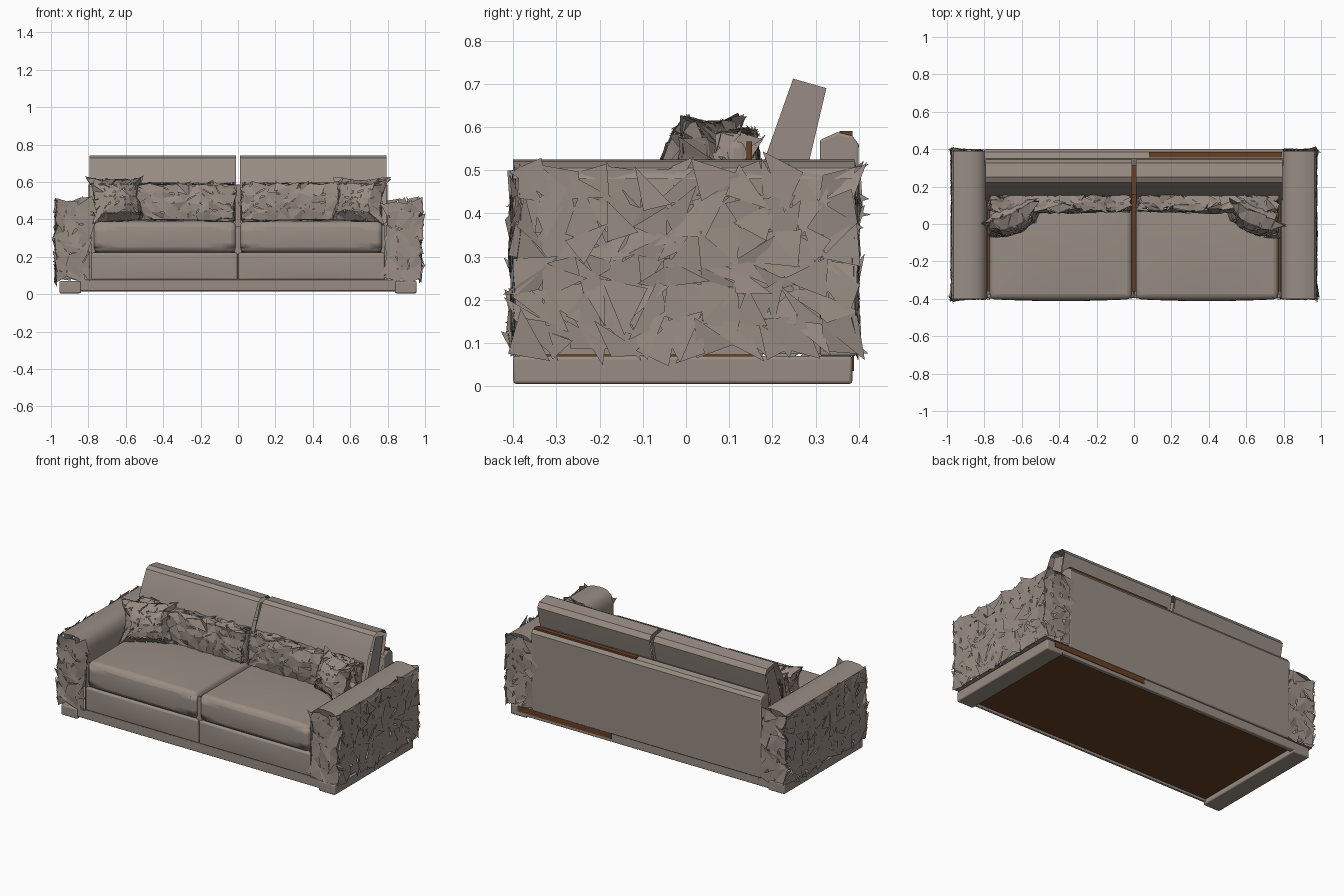
import bpy, bmesh, math, random
from mathutils import Vector, Matrix

if "Cube" in bpy.data.objects:
    bpy.data.objects.remove(bpy.data.objects["Cube"])

random.seed(4)


def material(name, rgb):
    m = bpy.data.materials.new(name)
    m.diffuse_color = (*rgb, 1)
    m.use_nodes = True
    m.node_tree.nodes["Principled BSDF"].inputs["Base Color"].default_value = m.diffuse_color
    return m


FABRIC = material("taupe fabric", (0.315, 0.265, 0.23))
BROWN = material("brown lining", (0.14, 0.05, 0.018))


def finish(bm, name, mat=FABRIC, bevel=0.0, smooth=True):
    me = bpy.data.meshes.new(name)
    bm.to_mesh(me)
    bm.free()
    me.materials.append(mat)
    ob = bpy.data.objects.new(name, me)
    bpy.context.collection.objects.link(ob)
    if bevel:
        b = ob.modifiers.new("soft edges", 'BEVEL')
        b.width, b.segments, b.limit_method = bevel, 3, 'ANGLE'
        b.angle_limit = math.radians(50)
    if smooth:
        bpy.ops.object.select_all(action='DESELECT')
        bpy.context.view_layer.objects.active = ob
        ob.select_set(True)
        bpy.ops.object.shade_smooth_by_angle(angle=math.radians(35))
    return ob


def box_mesh(lo, hi, cuts=(0, 0, 0), bulge=(0, 0, 0)):
    """Box between two corners, cut per axis; each pair of faces may swell outward."""
    bm = bmesh.new()
    bmesh.ops.create_cube(bm, size=2)
    for axis in range(3):
        normal = Vector((0, 0, 0))
        normal[axis] = 1
        for k in range(1, cuts[axis] + 1):
            bmesh.ops.bisect_plane(bm, geom=bm.verts[:] + bm.edges[:] + bm.faces[:],
                                   plane_co=normal * (2 * k / (cuts[axis] + 1) - 1), plane_no=normal)
    mid = [(a + b) / 2 for a, b in zip(lo, hi)]
    half = [(b - a) / 2 for a, b in zip(lo, hi)]
    for v in bm.verts:
        c = v.co.copy()
        for i in range(3):
            u, w = c[(i + 1) % 3], c[(i + 2) % 3]
            swell = bulge[i] * (1 - u * u) * (1 - w * w) if abs(c[i]) > 0.999 else 0
            v.co[i] = mid[i] + c[i] * half[i] + math.copysign(swell, c[i])
    return bm


def box(name, lo, hi, mat=FABRIC, bevel=0.0, cuts=(0, 0, 0), bulge=(0, 0, 0)):
    return finish(box_mesh(lo, hi, cuts, bulge), name, mat, bevel)


def prism_mesh(points, axis, start, end):
    """Extrude a closed 2D profile along x (axis 0) or y (axis 1)."""
    bm = bmesh.new()
    place = (lambda p, t: (t, p[0], p[1])) if axis == 0 else (lambda p, t: (p[0], t, p[1]))
    face = bm.faces.new([bm.verts.new(place(p, start)) for p in points])
    ext = bmesh.ops.extrude_face_region(bm, geom=[face])
    move = Vector((0, 0, 0))
    move[axis] = end - start
    bmesh.ops.translate(bm, vec=move, verts=[g for g in ext["geom"] if isinstance(g, bmesh.types.BMVert)])
    bmesh.ops.recalc_face_normals(bm, faces=bm.faces[:])
    return bm


def crumple(bm, slide, amount, grow):
    """Break a mesh into loose, slightly overlapping, tilted scraps."""
    bm.normal_update()
    for v in bm.verts:
        r = Vector([random.uniform(-slide, slide) for _ in range(3)])
        v.co += r - v.normal * r.dot(v.normal)
    for f in bm.faces[:]:
        if len(f.verts) == 4:
            a = random.randint(0, 1)
            bmesh.utils.face_split(f, f.verts[a], f.verts[a + 2])
    bmesh.ops.split_edges(bm, edges=bm.edges[:])
    for f in bm.faces:
        c = f.calc_center_median()
        spin = Matrix.Rotation(random.uniform(-0.35, 0.35), 3, f.normal)
        for v in f.verts:
            jit = Vector([random.uniform(-amount, amount) for _ in range(3)])
            v.co = c + spin @ (v.co - c) * grow + jit


# Plinth ring and recessed lining underneath
for s in (-1, 1):
    side = "right" if s > 0 else "left"
    x = sorted((s * 0.84, s * 0.955))
    box("plinth_" + side, (x[0], -0.40, 0.005), (x[1], 0.385, 0.07), bevel=0.008)
box("plinth_front", (-0.85, -0.395, 0.02), (0.85, -0.38, 0.078), bevel=0.004)
box("plinth_back", (-0.85, 0.355, 0.015), (0.85, 0.385, 0.07), bevel=0.005)
box("underside_lining", (-0.90, -0.382, 0.035), (0.90, 0.36, 0.07), BROWN)
box("back_plinth_patch", (0.25, 0.384, 0.035), (0.90, 0.389, 0.07), BROWN)

# Inner frame, seen only from above in the gaps between cushions
box("inner_frame", (-0.782, -0.36, 0.07), (0.782, 0.16, 0.35), BROWN)
box("center_front_strip", (-0.02, -0.385, 0.075), (0.02, -0.375, 0.365))

# Arms with clean rounded tops and crumpled outer sides
arm_profile = [(0.785, 0.075), (0.785, 0.45), (0.80, 0.495), (0.83, 0.518), (0.87, 0.525),
               (0.93, 0.52), (0.965, 0.505), (0.975, 0.48), (0.975, 0.075)]
for s in (-1, 1):
    side = "right" if s > 0 else "left"
    bm = prism_mesh([(s * x, z) for x, z in arm_profile], 1, -0.40, 0.39)
    bm.normal_update()
    loose = [f for f in bm.faces if abs(f.normal.y) > 0.9 or f.normal.x * s > 0.95]
    bmesh.ops.delete(bm, geom=loose, context='FACES_ONLY')
    finish(bm, "arm_top_and_inside_" + side)

    x = sorted((s * 0.79, s * 0.975))
    bm = box_mesh((x[0], -0.40, 0.08), (x[1], 0.395, 0.50), cuts=(2, 10, 5))
    bm.normal_update()
    drop = [f for f in bm.faces if abs(f.normal.z) > 0.9 or f.normal.x * s < -0.9]
    bmesh.ops.delete(bm, geom=drop, context='FACES')
    crumple(bm, 0.016, 0.008, 1.2)
    finish(bm, "arm_cover_" + side, smooth=False)

# Back frame with a low step behind the cushions
bm = prism_mesh([(0.31, 0.07), (0.395, 0.07), (0.40, 0.56), (0.385, 0.58), (0.35, 0.588), (0.31, 0.57)],
                0, -0.80, 0.80)
finish(bm, "back_frame", bevel=0.006)
box("back_top_seam", (0.08, 0.355, 0.58), (0.79, 0.385, 0.591), BROWN)

# Leaning back cushion shell, and the smaller end panel set inside it
lean = [(0.11, 0.38), (0.155, 0.595), (0.222, 0.728), (0.25, 0.742), (0.325, 0.73),
        (0.345, 0.70), (0.322, 0.60), (0.27, 0.38)]
end_panel = [(0.13, 0.38), (0.18, 0.52), (0.248, 0.712), (0.325, 0.69), (0.285, 0.52), (0.26, 0.38)]

for s in (-1, 1):
    side = "right" if s > 0 else "left"

    def span(a, b):
        return sorted((s * a, s * b))

    # Front panel of the base
    x = span(0.003, 0.785)
    box("base_panel_" + side, (x[0], -0.397, 0.076), (x[1], -0.35, 0.222), bevel=0.01,
        cuts=(7, 0, 5), bulge=(0, 0.006, 0))

    # Seat cushion with a crowned top
    x = span(0.01, 0.772)
    box("seat_cushion_" + side, (x[0], -0.402, 0.224), (x[1], 0.17, 0.388), bevel=0.028,
        cuts=(9, 9, 5), bulge=(0, 0.01, 0.014))
    box("seat_side_strip_" + side, (min(s * 0.765, s * 0.785), -0.38, 0.22),
        (max(s * 0.765, s * 0.785), -0.37, 0.37))

    # Back cushion
    bm = prism_mesh(lean, 0, *span(0.012, 0.795))
    bm.normal_update()
    ends = [f for f in bm.faces if abs(f.normal.x) > 0.9]
    bmesh.ops.delete(bm, geom=ends, context='FACES_ONLY')
    finish(bm, "back_cushion_" + side)
    for k, xe in enumerate((0.02, 0.785)):
        bm = bmesh.new()
        bm.faces.new([bm.verts.new((s * xe, y, z)) for y, z in end_panel])
        finish(bm, "back_cushion_end_%s_%d" % (side, k))

    # Crumpled lumbar cushion on a soft core, with a lining edge near the arm
    x = span(0.015, 0.77)
    box("lumbar_core_" + side, (x[0], 0.085, 0.38), (x[1], 0.15, 0.575), bevel=0.025)
    x = span(0.5, 0.775)
    box("lumbar_lining_" + side, (x[0], 0.14, 0.40), (x[1], 0.153, 0.566), BROWN)
    x = span(0.025, 0.765)
    bm = box_mesh((x[0], 0.075, 0.395), (x[1], 0.155, 0.585), cuts=(11, 1, 3), bulge=(0, 0.015, 0.005))
    crumple(bm, 0.012, 0.008, 1.2)
    finish(bm, "lumbar_cover_" + side, smooth=False)

    # Throw pillow: square with pinched corners, turned toward the middle
    bm = bmesh.new()
    n = 6
    for face_side in (-1, 1):
        grid = []
        for i in range(n + 1):
            row = []
            for j in range(n + 1):
                u, w = 2 * i / n - 1, 2 * j / n - 1
                thick = 0.08 * max(0, (1 - u * u) * (1 - w * w)) ** 0.5
                row.append(bm.verts.new((0.165 * u * (1 - 0.22 * (1 - w * w)), face_side * thick,
                                         0.132 * w * (1 - 0.15 * (1 - u * u)))))
            grid.append(row)
        for i in range(n):
            for j in range(n):
                quad = [grid[i][j], grid[i + 1][j], grid[i + 1][j + 1], grid[i][j + 1]]
                bm.faces.new(quad if face_side < 0 else quad[::-1])
    bmesh.ops.remove_doubles(bm, verts=bm.verts[:], dist=0.0005)
    crumple(bm, 0.006, 0.005, 1.12)
    turn = Matrix.Rotation(-s * math.radians(25), 4, 'Z') @ Matrix.Rotation(math.radians(-16), 4, 'X')
    bmesh.ops.transform(bm, matrix=Matrix.Translation((s * 0.645, 0.03, 0.5)) @ turn, verts=bm.verts[:])
    finish(bm, "throw_pillow_" + side, smooth=False)
